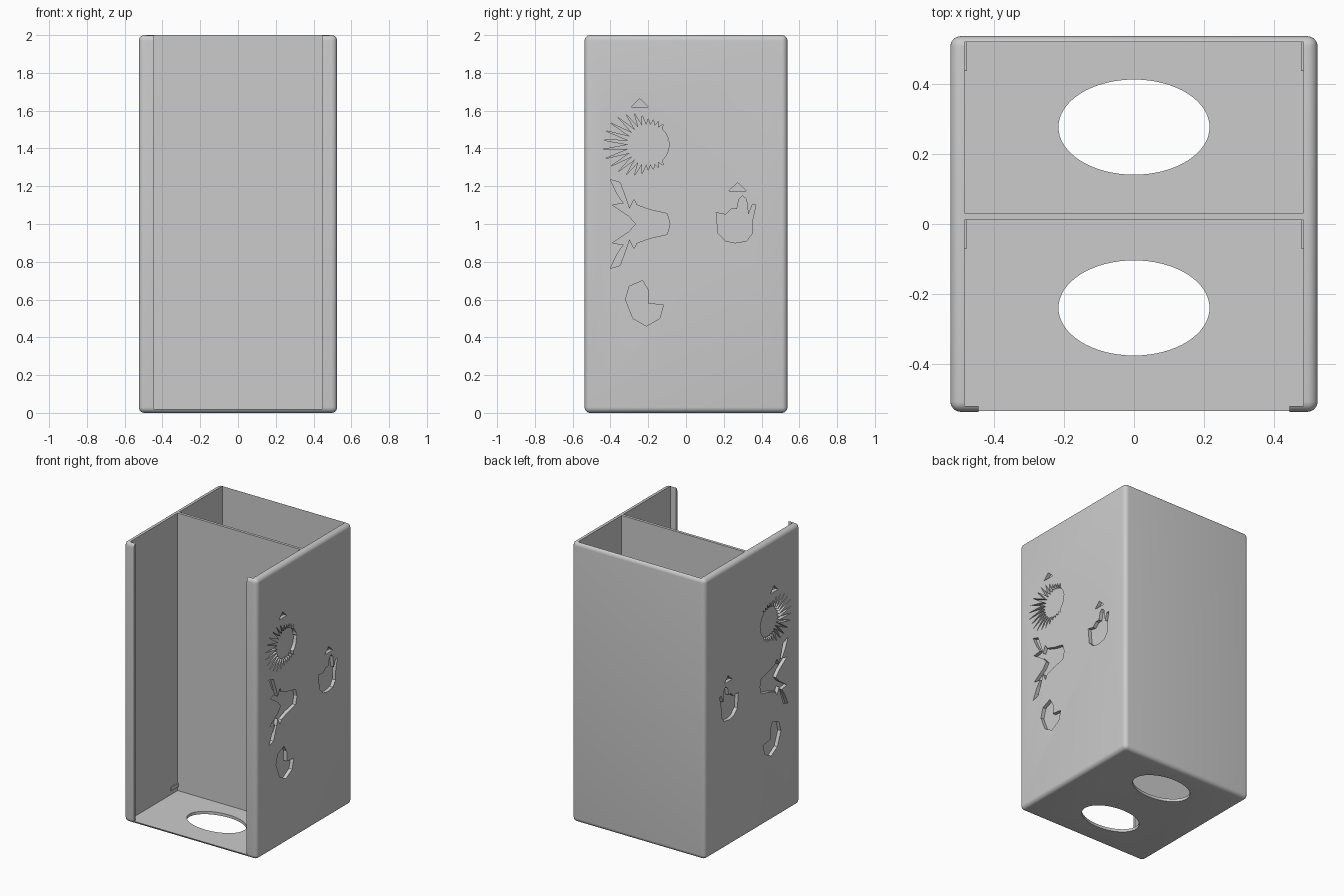
import bpy
import bmesh
from math import cos, sin, pi, radians

default_cube = bpy.data.objects.get("Cube")
if default_cube:
    bpy.data.objects.remove(default_cube, do_unlink=True)

grey = bpy.data.materials.new("plain grey")
grey.use_nodes = True
grey.diffuse_color = (0.6, 0.6, 0.6, 1)
grey.node_tree.nodes["Principled BSDF"].inputs["Base Color"].default_value = grey.diffuse_color


def add_object(name, mesh_builder):
    """Turn a finished bmesh into a named, coloured object."""
    bmesh.ops.recalc_face_normals(mesh_builder, faces=mesh_builder.faces)
    mesh = bpy.data.meshes.new(name)
    mesh_builder.to_mesh(mesh)
    mesh_builder.free()
    mesh.materials.append(grey)
    obj = bpy.data.objects.new(name, mesh)
    bpy.context.collection.objects.link(obj)
    return obj


def box(name, x_range, y_range, z_range, rounding=0):
    builder = bmesh.new()
    bmesh.ops.create_cube(builder, size=1)
    for vert in builder.verts:
        for axis, (low, high) in enumerate((x_range, y_range, z_range)):
            vert.co[axis] = high if vert.co[axis] > 0 else low
    if rounding:
        bmesh.ops.bevel(builder, geom=builder.edges[:], offset=rounding,
                        segments=6, profile=0.5, affect='EDGES')
    return add_object(name, builder)


def prism(name, outline, direction):
    """Extrude a flat outline of 3D points along a direction."""
    builder = bmesh.new()
    face = builder.faces.new([builder.verts.new(point) for point in outline])
    extruded = bmesh.ops.extrude_face_region(builder, geom=[face])["geom"]
    moved = [item for item in extruded if isinstance(item, bmesh.types.BMVert)]
    bmesh.ops.translate(builder, verts=moved, vec=direction)
    return add_object(name, builder)


def carve(target, cutter):
    """Subtract the cutter from the target, then discard it."""
    cutter.hide_render = True
    modifier = target.modifiers.new("carve", 'BOOLEAN')
    modifier.operation = 'DIFFERENCE'
    modifier.solver = 'EXACT'
    modifier.object = cutter
    bpy.context.view_layer.objects.active = target
    bpy.ops.object.modifier_apply(modifier=modifier.name)
    bpy.data.objects.remove(cutter, do_unlink=True)


# Rounded outer case
half_width, half_depth, height = 0.525, 0.537, 2.0
inner_width, floor_top = 0.485, 0.02
case = box("case", (-half_width, half_width), (-half_depth, half_depth),
           (0, height), rounding=0.03)

# Two compartments, leaving the divider between them
for y_range in ((-0.52, 0.012), (0.032, 0.52)):
    carve(case, box("compartment_cutter", (-inner_width, inner_width),
                    y_range, (floor_top, height + 1)))

# Open front between two narrow lips
carve(case, box("front_cutter", (-0.445, 0.445), (-1, -0.4),
                (floor_top, height + 1)))

# Oval floor openings
for centre_y in (-0.24, 0.277):
    oval = [(0.216 * cos(step * pi / 32), centre_y + 0.136 * sin(step * pi / 32), -0.1)
            for step in range(64)]
    carve(case, prism("oval_cutter", oval, (0, 0, 0.15)))


# Engraved outlines, given as (y, z)
def pointer(y, z):
    return [(y - 0.045, z), (y + 0.045, z), (y, z + 0.043)]


def quilled_head():
    outline = []
    for step in range(60):
        angle = radians(step * 6)
        backward = max(0, -cos(angle))
        radius = 0.11
        if 50 < step * 6 < 310:
            radius = 0.135 + 0.11 * backward if step % 2 else 0.105
        if step in (1, 2):
            radius = 0.125 - 0.01 * step
        outline.append((-0.2 + radius * cos(angle), 1.42 + radius * sin(angle)))
    return outline


def horned_head():
    # Half of the head, mirrored about its own middle
    middle = 1.0
    half = [(-.3, .04), (-.39, .1), (-.33, .11), (-.365, .16), (-.4, .235),
            (-.35, .22), (-.32, .14), (-.3, .08), (-.275, .13), (-.26, .1),
            (-.19, .075), (-.1, .055)]
    upper = [(y, middle + z) for y, z in half]
    lower = [(y, middle - z) for y, z in reversed(half)]
    return [(-.265, middle)] + upper + [(-.085, middle)] + lower


round_head = [(-.23, .7), (-.2, .65), (-.2, .58), (-.12, .57), (-.14, .5),
              (-.21, .46), (-.28, .5), (-.3, .55), (-.32, .6), (-.3, .67)]
eared_head = [(.16, 1.06), (.17, .95), (.21, .91), (.26, .9), (.32, .91),
              (.35, .95), (.35, 1.01), (.37, 1.1), (.35, 1.1), (.33, 1.05),
              (.32, 1.13), (.3, 1.15), (.28, 1.13), (.27, 1.08), (.24, 1.08),
              (.21, 1.05)]

engravings = [pointer(-0.245, 1.62), pointer(0.273, 1.176), quilled_head(),
              horned_head(), round_head, eared_head]
engraving_depth = 0.025
for side in (-1, 1):
    for outline in engravings:
        start_x = side * (half_width - engraving_depth)
        points = [(start_x, y, z) for y, z in outline]
        carve(case, prism("engraving_cutter", points, (side * 0.1, 0, 0)))

# Small rails low on the side walls, at the back of each compartment
for side, side_name in ((-1, "right"), (1, "left")):
    for place, back_y in (("front", 0.014), ("back", 0.522)):
        x_range = sorted((side * 0.478, side * 0.487))
        box(f"{place}_{side_name}_rail", x_range, (back_y - 0.084, back_y),
            (0.05, 0.075))

# Smooth the rounded edges, keep the rest crisp
bpy.ops.object.select_all(action='DESELECT')
case.select_set(True)
bpy.context.view_layer.objects.active = case
bpy.ops.object.shade_smooth_by_angle(angle=radians(30))
